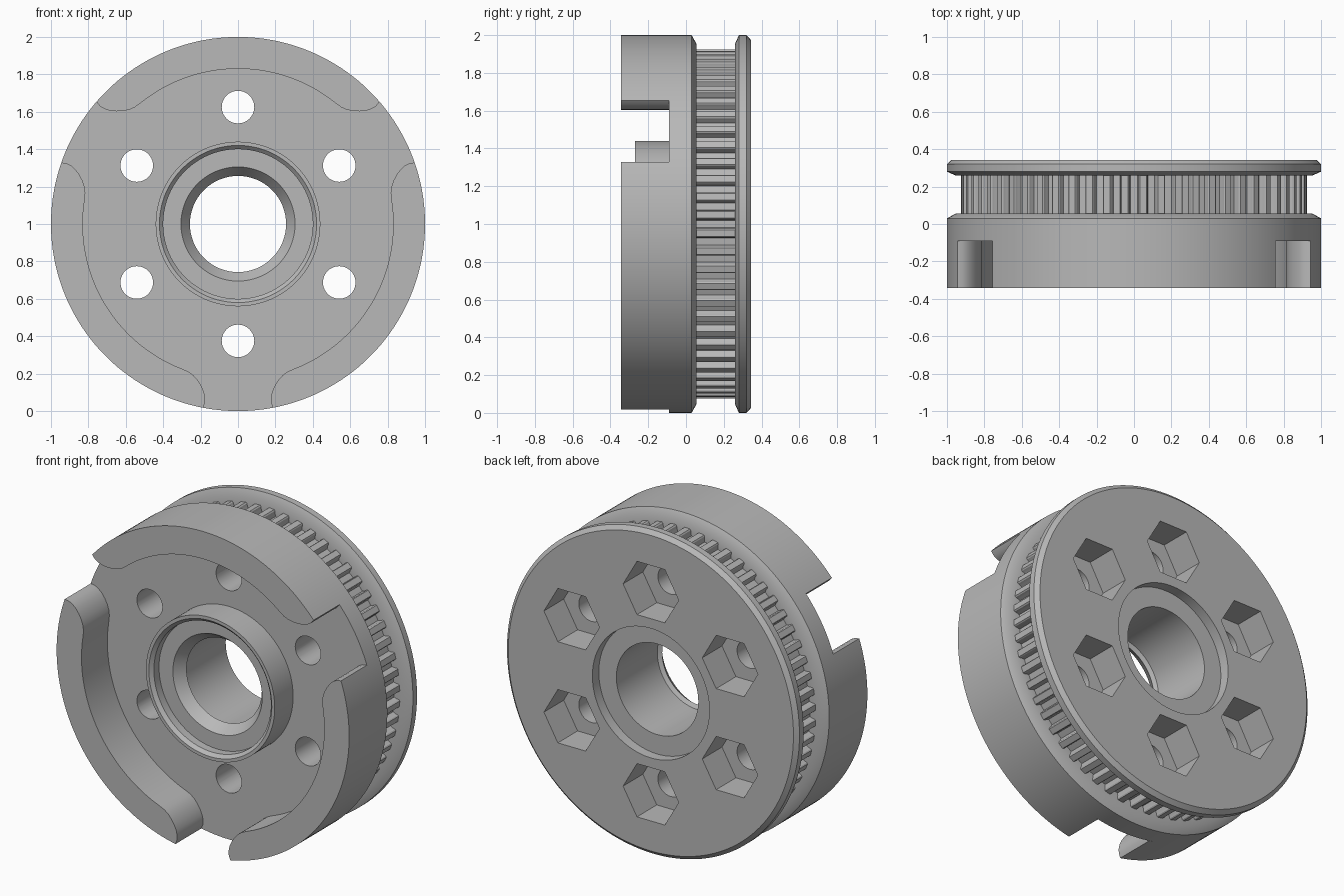
import bpy, bmesh
from math import sin, cos, pi, radians

if "Cube" in bpy.data.objects:
    bpy.data.objects.remove(bpy.data.objects["Cube"])

GREY = (0.48, 0.48, 0.48, 1)
mat = bpy.data.materials.new("plain grey")
mat.use_nodes = True
mat.diffuse_color = GREY
mat.node_tree.nodes["Principled BSDF"].inputs["Base Color"].default_value = GREY

FRONT, FLOOR, BACK = -0.343, -0.09, 0.343
STEPS = 180


def polar(r, a):
    """Point (x, z) around the axle."""
    return r * cos(a), 1 + r * sin(a)


def prism(bm, outline, y0, y1):
    """Straight solid along y from an (x, z) outline."""
    near = [bm.verts.new((x, y0, z)) for x, z in outline]
    far = [bm.verts.new((x, y1, z)) for x, z in outline]
    bm.faces.new(near)
    bm.faces.new(far[::-1])
    n = len(outline)
    for i in range(n):
        j = (i + 1) % n
        bm.faces.new((near[i], near[j], far[j], far[i]))


def lathe(bm, profile):
    """Closed ring from a closed (radius, y) profile."""
    rings = []
    for s in range(STEPS):
        ring = []
        for r, y in profile:
            x, z = polar(r, 2 * pi * s / STEPS)
            ring.append(bm.verts.new((x, y, z)))
        rings.append(ring)
    n = len(profile)
    for s in range(STEPS):
        a, b = rings[s], rings[(s + 1) % STEPS]
        for i in range(n):
            j = (i + 1) % n
            bm.faces.new((a[i], a[j], b[j], b[i]))


def finish(bm, name):
    bmesh.ops.recalc_face_normals(bm, faces=bm.faces[:])
    mesh = bpy.data.meshes.new(name)
    bm.to_mesh(mesh)
    bm.free()
    ob = bpy.data.objects.new(name, mesh)
    bpy.context.collection.objects.link(ob)
    mesh.materials.append(mat)
    return ob


def shade(ob):
    bpy.ops.object.select_all(action='DESELECT')
    ob.select_set(True)
    bpy.context.view_layer.objects.active = ob
    bpy.ops.object.shade_smooth_by_angle(angle=radians(30))


def cut(ob, cutter):
    mod = ob.modifiers.new("cut", 'BOOLEAN')
    mod.operation = 'DIFFERENCE'
    mod.solver = 'EXACT'
    mod.object = cutter
    bpy.context.view_layer.objects.active = ob
    bpy.ops.object.modifier_apply(modifier=mod.name)
    bpy.data.objects.remove(cutter)


# Hub body: drum, belt channel, back flange, bore and front bearing boss
bm = bmesh.new()
lathe(bm, [
    (0.44, FLOOR), (1.0, FLOOR), (1.0, 0.03), (0.955, 0.055),     # drum
    (0.885, 0.055), (0.885, 0.26),                               # channel
    (0.955, 0.26), (1.0, 0.28), (1.0, 0.32), (0.975, BACK),      # flange
    (0.40, BACK), (0.40, 0.28), (0.28, 0.28), (0.28, -0.12),     # bore
    (0.257, -0.135), (0.305, -0.2), (0.40, -0.2), (0.40, -0.25),
    (0.42, -0.27), (0.44, -0.27),                                # boss
])
body = finish(bm, "hub_body")

# Six bolt holes with hexagonal nut pockets at the back
holes, pockets = bmesh.new(), bmesh.new()
for k in range(6):
    cx, cz = polar(0.625, radians(30 + 60 * k))
    for cutter, r, sides, y0 in ((holes, 0.087, 40, -0.5), (pockets, 0.19, 6, 0.15)):
        outline = [(cx + r * cos(2 * pi * i / sides), cz + r * sin(2 * pi * i / sides))
                   for i in range(sides)]
        prism(cutter, outline, y0, 0.5)
for cutter, name in ((pockets, "pocket_cutter"), (holes, "hole_cutter")):
    cut(body, finish(cutter, name))
shade(body)

# Belt teeth
TEETH = 60
bm = bmesh.new()
for k in range(TEETH):
    mid = 2 * pi * (k + 0.5) / TEETH
    half = [(0.87, 0.033), (0.888, 0.032), (0.9, 0.027), (0.918, 0.025), (0.925, 0.019)]
    outline = [polar(r, mid - w) for r, w in half]
    outline += [polar(r, mid + w) for r, w in reversed(half)]
    prism(bm, outline, 0.053, 0.262)
shade(finish(bm, "belt_teeth"))

# Three raised rim segments with rounded inner ends
end = [(39, 0.83), (41.5, 0.833), (43.5, 0.843), (45.5, 0.862), (47.2, 0.887),
       (48.5, 0.915), (49.3, 0.945), (49.5, 0.972), (49.2, 1.0)]
inner = [(a, 0.83) for a in range(0, 38, 2)] + end
inner = [(-a, r) for a, r in reversed(inner[1:])] + inner
outer = [(a, 1.0) for a in range(48, -49, -2)]
for name, mid in (("top_rim", 90), ("right_rim", 210), ("left_rim", 330)):
    bm = bmesh.new()
    prism(bm, [polar(r, radians(mid + a)) for a, r in inner + outer], FRONT, FLOOR)
    shade(finish(bm, name))
